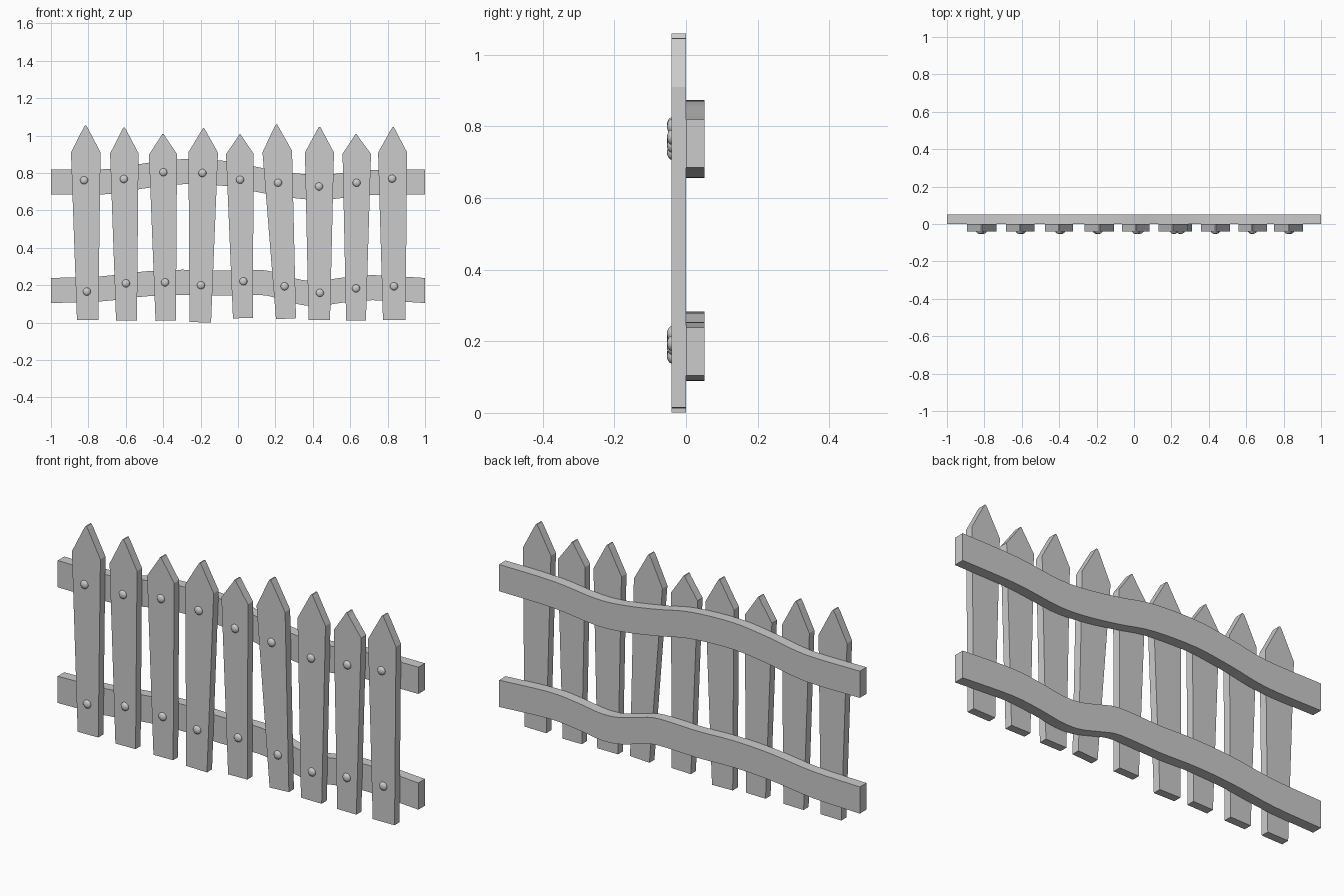
import bpy, bmesh
from mathutils import Vector

if "Cube" in bpy.data.objects:
    bpy.data.objects.remove(bpy.data.objects["Cube"])


def make_object(name, bm):
    bmesh.ops.recalc_face_normals(bm, faces=bm.faces)
    mesh = bpy.data.meshes.new(name)
    bm.to_mesh(mesh)
    bm.free()
    ob = bpy.data.objects.new(name, mesh)
    bpy.context.collection.objects.link(ob)
    return ob


def extrude_y(name, outline, y0, y1):
    """Solid from an (x, z) outline, spanning y0 to y1."""
    bm = bmesh.new()
    face = bm.faces.new([bm.verts.new((x, y0, z)) for x, z in outline])
    new = bmesh.ops.extrude_face_region(bm, geom=[face])["geom"]
    verts = [v for v in new if isinstance(v, bmesh.types.BMVert)]
    bmesh.ops.translate(bm, verts=verts, vec=(0, y1 - y0, 0))
    return make_object(name, bm)


def smooth_path(pts, steps=4):
    """Catmull-Rom curve through (x, z) points."""
    p = [Vector(q) for q in pts]
    p = [2 * p[0] - p[1]] + p + [2 * p[-1] - p[-2]]
    out = []
    for a, b, c, d in zip(p, p[1:], p[2:], p[3:]):
        for i in range(steps):
            t = i / steps
            out.append(0.5 * (2 * b + (c - a) * t + (2 * a - 5 * b + 4 * c - d) * t * t
                              + (3 * b - a - 3 * c + d) * t ** 3))
    return out + [p[-2]]


# Pickets: bottom left/right x, bottom z, shoulder left/right x, shoulder z, tip x, tip z
pickets = [
    (-.861, -.747, .014, -.893, -.735, .910, -.815, 1.055),
    (-.652, -.540, .011, -.684, -.532, .905, -.609, 1.044),
    (-.441, -.332, .011, -.476, -.326, .900, -.401, 1.010),
    (-.259, -.144, .002, -.265, -.107, .910, -.184, 1.040),
    (-.027, .080, .024, -.064, .083, .903, .011, 1.007),
    (.203, .310, .021, .131, .289, .915, .206, 1.060),
    (.377, .492, .014, .358, .513, .910, .436, 1.047),
    (.578, .684, .011, .559, .711, .903, .631, 1.009),
    (.775, .896, .014, .749, .904, .910, .829, 1.046),
]
for i, (bl, br, bz, sl, sr, sz, tx, tz) in enumerate(pickets):
    lean = ((sl + sr) - (bl + br)) / 2 / (sz - bz)
    db, ds = lean * (br - bl) / 2, lean * (sr - sl) / 2
    extrude_y(f"picket_{i + 1}", [
        (bl, bz + db), (br, bz - db), (sr, sz - ds),
        (tx + .012, tz - .015), (tx + .003, tz), (tx - .003, tz), (tx - .012, tz - .015),
        (sl, sz + ds)], -.04, 0)

# Wavy rails: centre line in (x, z)
rails = {
    "upper_rail": [(-1, .752), (-.7, .754), (-.5, .785), (-.3, .807), (-.06, .797),
                   (.12, .762), (.3, .733), (.46, .724), (.7, .748), (1, .752)],
    "lower_rail": [(-1, .172), (-.74, .180), (-.5, .207), (-.3, .216), (-.1, .211),
                   (.12, .215), (.22, .194), (.34, .162), (.44, .157), (.56, .174),
                   (.72, .187), (1, .172)],
}
for name, pts in rails.items():
    path = smooth_path(pts)
    outline = [(x, z - .067) for x, z in path] + [(x, z + .067) for x, z in reversed(path)]
    extrude_y(name, outline, 0, .052)

# Round nail heads on the picket fronts
nails = [
    (-.823, .761), (-.610, .768), (-.399, .804), (-.190, .800), (.011, .764),
    (.214, .748), (.433, .728), (.634, .748), (.824, .770),
    (-.808, .166), (-.599, .210), (-.390, .215), (-.198, .200), (.029, .221),
    (.249, .194), (.438, .159), (.631, .183), (.834, .194),
]
for i, (x, z) in enumerate(nails):
    bm = bmesh.new()
    bmesh.ops.create_uvsphere(bm, u_segments=16, v_segments=10, radius=1)
    bmesh.ops.scale(bm, vec=(.021, .013, .021), verts=bm.verts)
    bmesh.ops.translate(bm, vec=(x, -.04, z), verts=bm.verts)
    for f in bm.faces:
        f.smooth = True
    make_object(f"nail_head_{i + 1}", bm)
